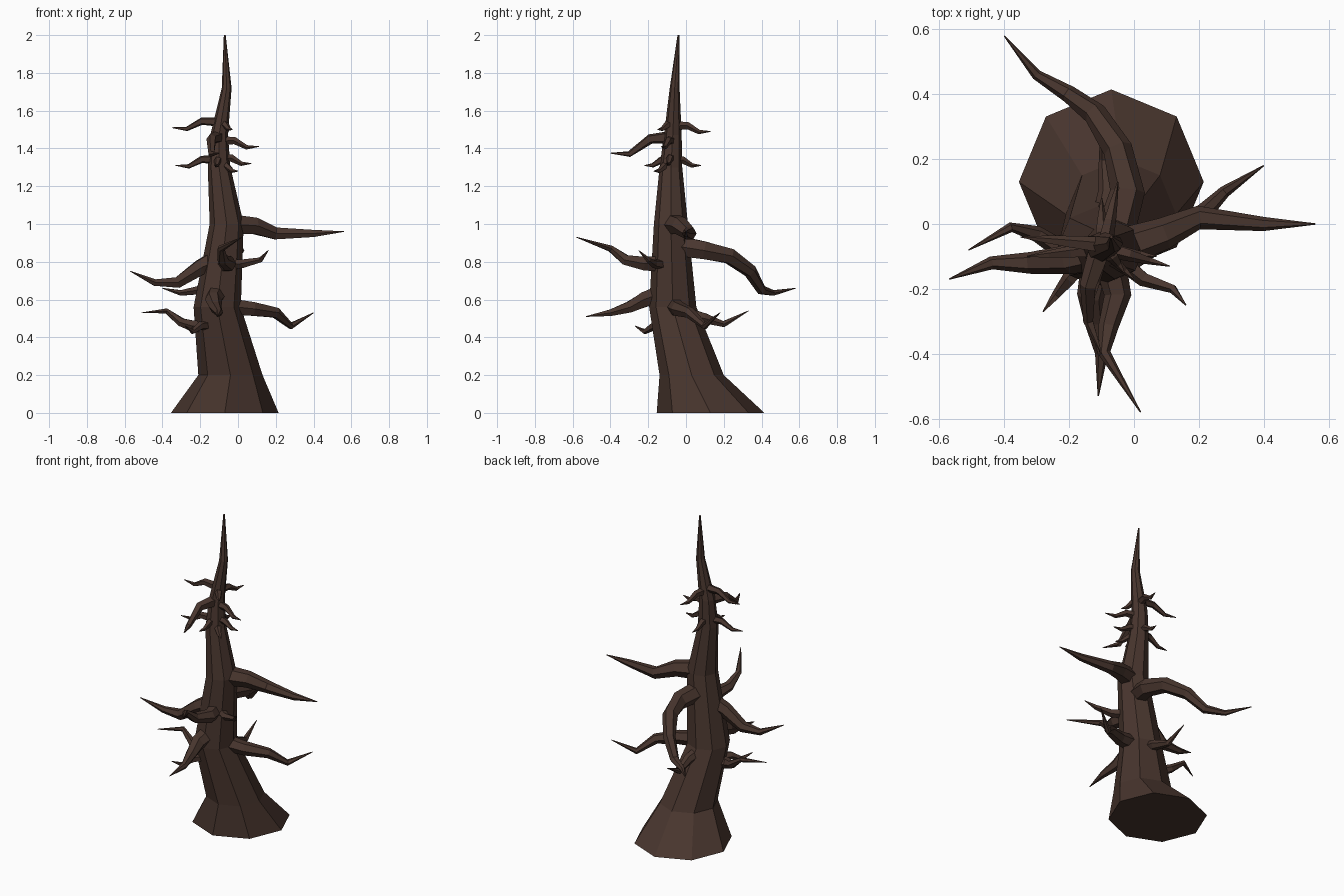
import bpy
import bmesh
import math
from mathutils import Vector

cube = bpy.data.objects.get("Cube")
if cube:
    bpy.data.objects.remove(cube, do_unlink=True)

bark = bpy.data.materials.new("dark_bark")
bark.use_nodes = True
bark_colour = (.065, .036, .027, 1)
bark.diffuse_color = bark_colour
bark.node_tree.nodes["Principled BSDF"].inputs["Base Color"].default_value = bark_colour

UP = Vector((0, 0, 1))


def ring(centre, radius, sides, side, up):
    """Regular polygon of points in the plane of side and up."""
    angles = [math.tau * i / sides for i in range(sides)]
    return [centre + radius * (math.cos(a) * side + math.sin(a) * up) for a in angles]


def loft(name, rings):
    """Skin a list of equal-length point rings and cap both ends."""
    bm = bmesh.new()
    loops = [[bm.verts.new(point) for point in points] for points in rings]
    count = len(loops[0])
    for lower, upper in zip(loops, loops[1:]):
        for i in range(count):
            j = (i + 1) % count
            bm.faces.new((lower[i], lower[j], upper[j], upper[i]))
    bm.faces.new(loops[0])
    bm.faces.new(loops[-1])
    bmesh.ops.recalc_face_normals(bm, faces=bm.faces)
    mesh = bpy.data.meshes.new(name)
    bm.to_mesh(mesh)
    bm.free()
    mesh.materials.append(bark)
    tree_part = bpy.data.objects.new(name, mesh)
    bpy.context.collection.objects.link(tree_part)


def trunk_centre(height):
    """Point on the leaning trunk axis at a given height."""
    for (low, _), (high, _) in zip(trunk, trunk[1:]):
        if low.z <= height <= high.z:
            return low.lerp(high, (height - low.z) / (high.z - low.z))


def limb(name, radius, height, *bends, sides=6):
    """Crooked tapering limb growing out of the trunk axis through the bends."""
    path = [trunk_centre(height)] + [Vector(bend) for bend in bends]
    last = len(path) - 1
    rings = []
    for k, point in enumerate(path):
        along = (path[min(k + 1, last)] - path[max(k - 1, 0)]).normalized()
        side = along.cross(UP).normalized()
        thickness = radius * (1 - k / last) ** .8 + .002
        rings.append(ring(point, thickness, sides, side, side.cross(along)))
    loft(name, rings)


def twig(name, radius, tip):
    """Short limb that dips before its tip turns up."""
    tip = Vector(tip)
    root = trunk_centre(tip.z + .03)
    reach = (tip - root).length
    shoulder = root.lerp(tip, .4) + UP * reach * .06
    dip = root.lerp(tip, .7) - UP * reach * .06
    limb(name, radius, root.z, shoulder, dip, tip, sides=5)


# Trunk: axis point and radius of each eight-sided ring
trunk = [(Vector(centre), radius) for centre, radius in (
    ((-.07, .13, 0), .285),
    ((-.04, .03, .2), .17),
    ((-.11, -.07, .56), .125),
    ((-.06, -.08, 1), .09),
    ((-.1, -.08, 1.3), .06),
    ((-.1, -.07, 1.47), .047),
    ((-.06, -.06, 1.72), .026),
    ((-.07, -.04, 2), .005),
)]
loft("trunk", [ring(centre, radius, 8, Vector((1, 0, 0)), Vector((0, 1, 0)))
               for centre, radius in trunk])

# Large limbs
limb("upper_left_limb", .06, 1, (.09, -.03, .99), (.2, .02, .95),
     (.4, 0, .95), (.56, 0, .96))
limb("back_limb", .06, .89, (-.02, .1, .86), (-.05, .23, .83),
     (-.12, .34, .75), (-.2, .4, .65), (-.3, .46, .635), (-.4, .58, .66))
limb("right_limb", .055, .83, (-.2, -.11, .77), (-.32, -.12, .69),
     (-.44, -.12, .69), (-.57, -.17, .75))
limb("lower_left_limb", .05, .57, (.08, -.04, .55), (.2, .02, .53),
     (.28, .1, .46), (.4, .18, .53))

# Middle limbs
limb("front_limb", .05, .79, (-.05, -.22, .79), (-.08, -.32, .81),
     (-.09, -.4, .87), (.02, -.58, .93))
limb("lower_front_limb", .055, .65, (-.13, -.22, .6), (-.12, -.3, .56),
     (-.1, -.4, .53), (-.11, -.53, .51))
limb("lower_right_limb", .04, .45, (-.24, -.07, .46), (-.3, -.03, .48),
     (-.38, -.01, .54), (-.51, -.08, .53))
limb("lower_back_limb", .04, .54, (-.08, .1, .5), (-.09, .2, .47), (-.1, .33, .54))

# Small limbs beside the middle ones
limb("lower_fork", .03, .47, (-.2, -.17, .46), (-.24, -.22, .43),
     (-.28, -.27, .46), sides=5)
limb("front_fork", .03, .78, (.03, -.17, .79), (.12, -.2, .81),
     (.16, -.25, .86), sides=5)

# Twigs below the top
limb("long_front_twig", .035, 1.46, (-.14, -.19, 1.45), (-.14, -.3, 1.37),
     (-.1, -.4, 1.375), sides=5)
twig_tips = {
    "high_right_twig": (-.35, -.04, 1.51),
    "low_right_twig": (-.33, -.1, 1.31),
    "high_left_twig": (.11, -.13, 1.41),
    "low_left_twig": (.07, -.1, 1.32),
    "front_left_twig": (0, -.17, 1.28),
    "high_back_twig": (-.05, .13, 1.49),
    "low_back_twig": (-.1, .08, 1.31),
    "low_front_twig": (-.12, -.22, 1.31),
    "high_front_twig": (-.03, -.15, 1.5),
}
for name, tip in twig_tips.items():
    twig(name, .025, tip)
